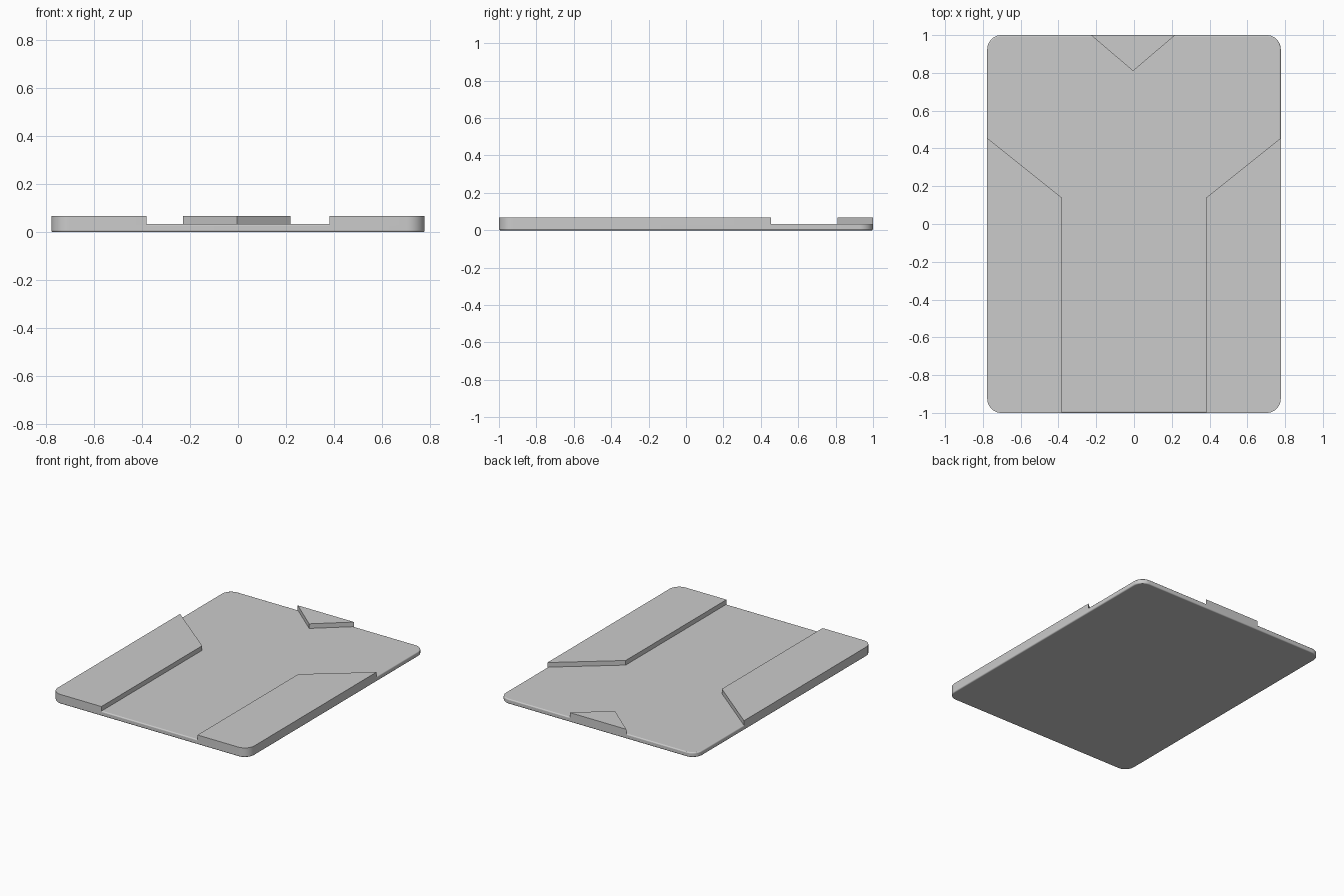
import bpy, bmesh
from math import cos, sin, pi

HALF_W, HALF_L, RADIUS = 0.777, 1.0, 0.075
BASE_TOP, PAD_TOP, EDGE = 0.034, 0.067, 0.007

cube = bpy.data.objects.get("Cube")
if cube:
    bpy.data.objects.remove(cube, do_unlink=True)

grey = bpy.data.materials.new("plain grey")
grey.use_nodes = True
colour = (0.6, 0.6, 0.6, 1)
grey.diffuse_color = colour
grey.node_tree.nodes["Principled BSDF"].inputs["Base Color"].default_value = colour


def corner(sx, sy, steps=10):
    """Rounded plate corner, listed from the side edge to the end edge."""
    return [(sx * (HALF_W - RADIUS + RADIUS * cos(i * pi / 2 / steps)),
             sy * (HALF_L - RADIUS + RADIUS * sin(i * pi / 2 / steps)))
            for i in range(steps + 1)]


def slab(name, outline, z0, z1):
    """Extrude a flat outline between two heights."""
    bm = bmesh.new()
    face = bm.faces.new([bm.verts.new((x, y, z0)) for x, y in outline])
    top = bmesh.ops.extrude_face_region(bm, geom=[face])["geom"]
    bmesh.ops.translate(bm, vec=(0, 0, z1 - z0),
                        verts=[v for v in top if isinstance(v, bmesh.types.BMVert)])
    bmesh.ops.recalc_face_normals(bm, faces=bm.faces)
    mesh = bpy.data.meshes.new(name)
    bm.to_mesh(mesh)
    bm.free()
    mesh.materials.append(grey)
    obj = bpy.data.objects.new(name, mesh)
    bpy.context.collection.objects.link(obj)
    bpy.ops.object.select_all(action="DESELECT")
    obj.select_set(True)
    bpy.context.view_layer.objects.active = obj
    bpy.ops.object.shade_smooth_by_angle(angle=pi / 6)
    return obj


# Rounded base plate with softened rims
base = slab("base_plate",
            corner(1, 1) + corner(-1, 1)[::-1] + corner(-1, -1) + corner(1, -1)[::-1],
            0, BASE_TOP)
rim = base.modifiers.new("soft_rim", "BEVEL")
rim.width = EDGE
rim.segments = 3
rim.limit_method = "ANGLE"
rim.angle_limit = pi / 3

# Raised side pads, flush with the plate's outer wall
for side, sx in (("left", 1), ("right", -1)):
    slab(side + "_pad",
         [(sx * HALF_W, 0.455), (sx * 0.38, 0.138), (sx * 0.38, -HALF_L)]
         + corner(sx, -1)[::-1],
         BASE_TOP - EDGE, PAD_TOP)

# Raised triangle at the back edge
slab("back_wedge", [(-0.228, HALF_L), (-0.005, 0.81), (0.218, HALF_L)],
     BASE_TOP - EDGE, PAD_TOP)
